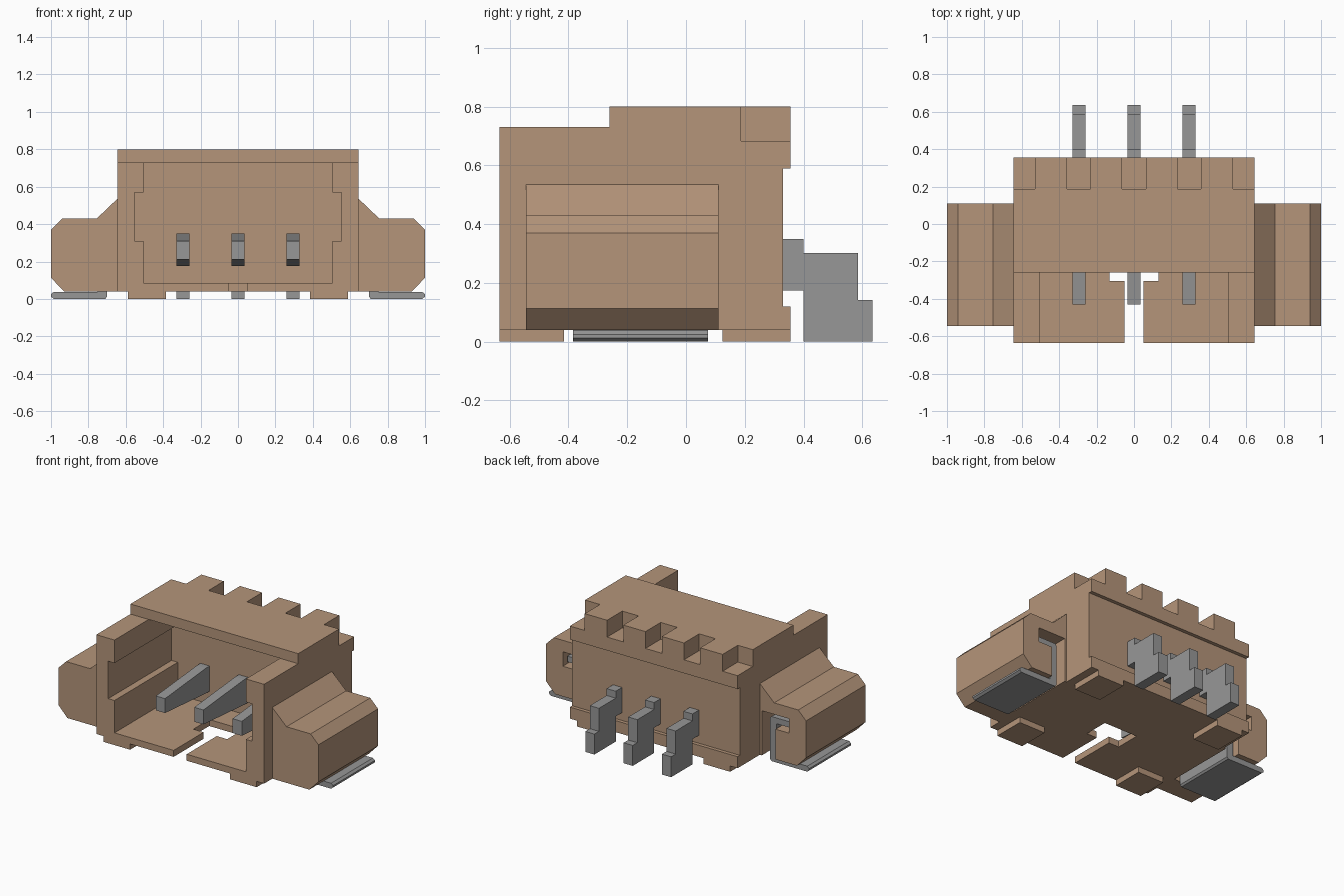
import bpy, bmesh
from mathutils import Vector

cube = bpy.data.objects.get("Cube")
if cube:
    bpy.data.objects.remove(cube, do_unlink=True)


def material(name, color):
    m = bpy.data.materials.new(name)
    m.use_nodes = True
    m.diffuse_color = (*color, 1)
    m.node_tree.nodes["Principled BSDF"].inputs["Base Color"].default_value = (*color, 1)
    return m


TAN = material("tan plastic", (0.46, 0.30, 0.195))
METAL = material("grey metal", (0.31, 0.31, 0.31))


def prism(name, profile, axis, lo, hi, mat):
    """Extrude a profile along x (points are y, z) or along y (points are x, z)."""
    bm = bmesh.new()
    place = (lambda a, b: (lo, a, b)) if axis == "x" else (lambda a, b: (a, lo, b))
    face = bm.faces.new([bm.verts.new(place(a, b)) for a, b in profile])
    ext = bmesh.ops.extrude_face_region(bm, geom=[face])
    shift = Vector((hi - lo, 0, 0)) if axis == "x" else Vector((0, hi - lo, 0))
    bmesh.ops.translate(bm, vec=shift, verts=[v for v in ext["geom"] if isinstance(v, bmesh.types.BMVert)])
    bmesh.ops.recalc_face_normals(bm, faces=bm.faces)
    mesh = bpy.data.meshes.new(name)
    bm.to_mesh(mesh)
    bm.free()
    mesh.materials.append(mat)
    ob = bpy.data.objects.new(name, mesh)
    bpy.context.collection.objects.link(ob)
    return ob


def box(name, x, y, z, mat=TAN):
    ring = [(x[0], z[0]), (x[1], z[0]), (x[1], z[1]), (x[0], z[1])]
    return prism(name, ring, "y", y[0], y[1], mat)


def cut(ob, cutters):
    """Subtract each cutter and remove it."""
    bpy.context.view_layer.objects.active = ob
    for c in cutters:
        mod = ob.modifiers.new("cut", "BOOLEAN")
        mod.operation, mod.solver, mod.object = "DIFFERENCE", "EXACT", c
        bpy.ops.object.modifier_apply(modifier=mod.name)
        bpy.data.objects.remove(c, do_unlink=True)


def mirrored(profile, s):
    return [(s * a, b) for a, b in profile]


# Housing: stepped side profile with a shallow recess in the back
side = [(-.635, .04), (.355, .04), (.355, .12), (.33, .12), (.33, .59),
        (.355, .59), (.355, .80), (-.26, .80), (-.26, .73), (-.635, .73)]
housing = prism("housing", side, "x", -.645, .645, TAN)

# Socket cavity with side grooves, open front, open top and floor slot
half = [(.505, .085), (.505, .31), (.553, .31), (.553, .57), (.505, .57), (.505, .73)]
cavity = half + mirrored(half, -1)[::-1]
cutters = [
    prism("cavity_cutter", cavity, "y", -.7, .06, TAN),
    box("top_cutter", (-.505, .505), (-.7, -.26), (.7, .9)),
    box("slot_cutter", (-.05, .05), (-.7, -.2), (0, .12)),
    box("wide_slot_cutter", (-.13, .13), (-.305, -.13), (0, .12)),
]
# Notches along the upper back edge
for x in [(-.7, -.53), (-.358, -.233), (-.063, .063), (.233, .358), (.53, .7)]:
    cutters.append(box("notch_cutter", x, (.188, .5), (.683, .9)))
cut(housing, cutters)

flange = [(.645, .04), (.93, .04), (1, .113), (1, .37), (.94, .43), (.755, .43), (.645, .535)]
# Bent sheet tab: flat solder foot, upright leg and inward hook
tab = [(.71, 0), (.985, 0), (1, .012), (1, .025), (.985, .038), (.75, .038),
       (.75, .27), (.86, .27), (.86, .31), (.71, .31), (.70, .30), (.70, .012)]
recess = [(.66, 0), (.765, 0), (.765, .25), (.87, .25), (.87, .35), (.66, .35)]

for s, label in ((1, "left"), (-1, "right")):
    # Side flanges with a pocket for the tab
    wing = prism(label + "_flange", mirrored(flange, s), "y", -.545, .11, TAN)
    cut(wing, [prism("pocket_cutter", mirrored(recess, s), "y", -.39, .2, TAN)])
    prism(label + "_solder_tab", mirrored(tab, s), "y", -.385, .075, METAL)
    # Standoff feet
    for end, y in (("front", (-.635, -.415)), ("back", (.125, .355))):
        box(f"{label}_{end}_foot", sorted((s * .385, s * .588)), y, (0, .04))

# Contact pins: tapered blade inside, stepped leg outside
pin = [(-.43, .21), (-.43, .31), (.02, .35), (.40, .35), (.40, .302), (.585, .302),
       (.585, .142), (.635, .142), (.635, 0), (.40, 0), (.40, .175), (.02, .175)]
for i, x in enumerate((-.295, 0, .295)):
    prism(f"contact_pin_{i + 1}", pin, "x", x - .035, x + .035, METAL)
